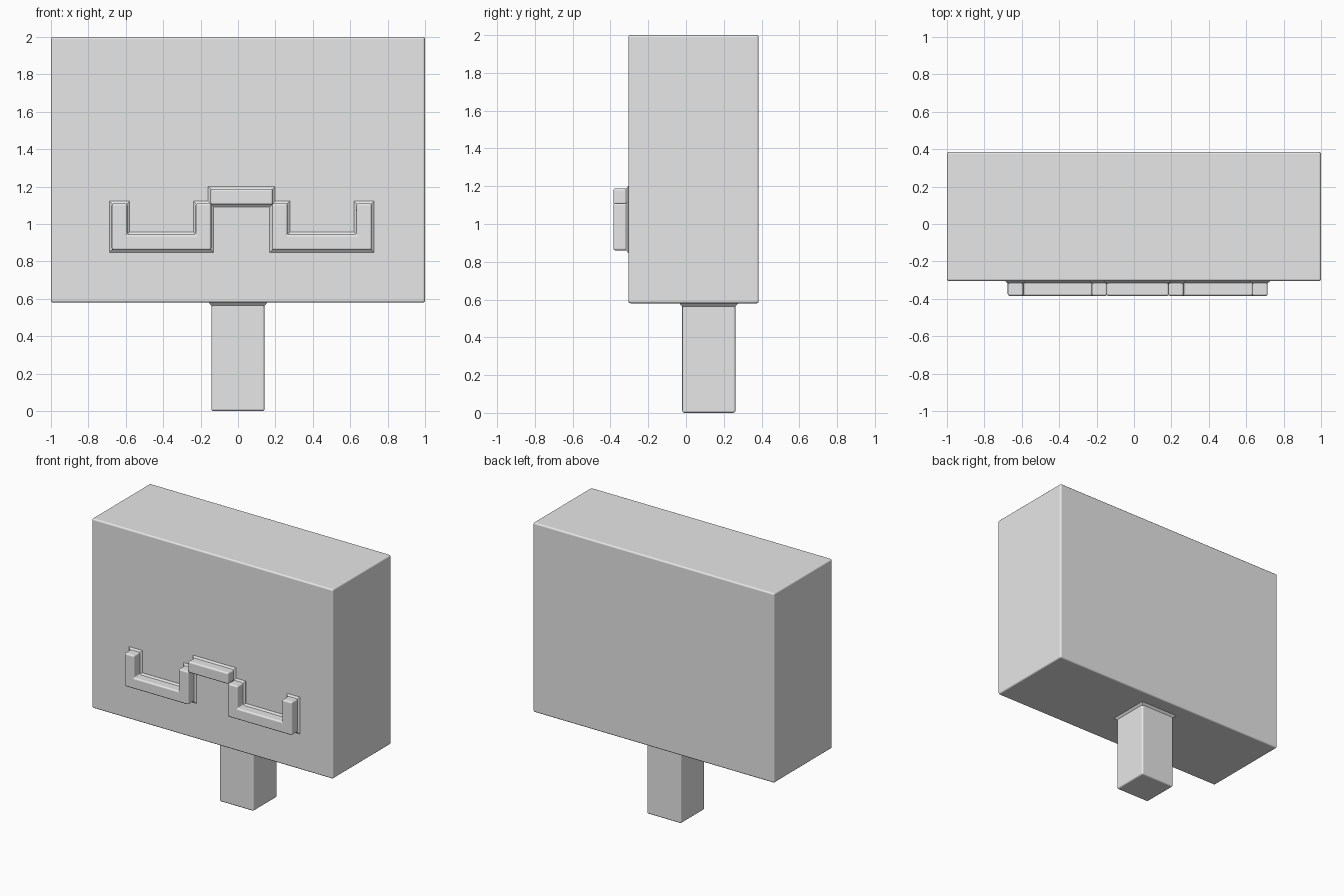
import bpy, bmesh
from mathutils import Vector

if "Cube" in bpy.data.objects:
    bpy.data.objects.remove(bpy.data.objects["Cube"])

grey = bpy.data.materials.new("light_grey")
grey.diffuse_color = (0.8, 0.8, 0.8, 1)
grey.use_nodes = True
grey.node_tree.nodes["Principled BSDF"].inputs["Base Color"].default_value = grey.diffuse_color

FRONT = -0.305   # front face of the head
BOTTOM = 0.58    # underside of the head


def grow(outline, d):
    """Offset a counter-clockwise right-angled outline outward by d."""
    pts = [Vector(p) for p in outline]
    out = []
    for i, p in enumerate(pts):
        a = (p - pts[i - 1]).normalized()
        b = (pts[(i + 1) % len(pts)] - p).normalized()
        out.append(p + d * Vector((a.y + b.y, -a.x - b.x)))
    return out


def stack(name, outline, rings, place, bevel=0.0):
    """Join offset copies of an outline; rings are (offset, depth) pairs."""
    bm = bmesh.new()
    loops = [[bm.verts.new(place(p.x, p.y, t)) for p in grow(outline, d)]
             for d, t in rings]
    n = len(outline)
    for lo, hi in zip(loops, loops[1:]):
        for i in range(n):
            j = (i + 1) % n
            bm.faces.new((lo[i], lo[j], hi[j], hi[i]))
    bm.faces.new(loops[0][::-1])
    bm.faces.new(loops[-1])
    bmesh.ops.recalc_face_normals(bm, faces=bm.faces)
    me = bpy.data.meshes.new(name)
    bm.to_mesh(me)
    bm.free()
    me.materials.append(grey)
    ob = bpy.data.objects.new(name, me)
    bpy.context.collection.objects.link(ob)
    if bevel:
        for f in me.polygons:
            f.use_smooth = True
        mod = ob.modifiers.new("rounded_edges", 'BEVEL')
        mod.width = bevel
        mod.segments = 3
        mod.limit_method = 'ANGLE'
        mod.harden_normals = True
    return ob


def rect(x0, x1, y0, y1):
    return [(x0, y0), (x1, y0), (x1, y1), (x0, y1)]


def upright(x, y, t):
    return (x, y, t)


def facing(x, z, t):
    return (x, FRONT - t, z)


# Head block
stack("head", rect(-1, 1, FRONT, 0.385), [(0, BOTTOM), (0, 2)], upright, 0.012)

# Neck post with a small flare where it meets the head
post = rect(-0.142, 0.142, -0.02, 0.262)
stack("neck_post", post, [(0, 0), (0, BOTTOM + 0.03)], upright, 0.012)
stack("neck_flare", post,
      [(-0.004, BOTTOM - 0.02), (0.004, BOTTOM - 0.012),
       (0.014, BOTTOM - 0.001), (0.014, BOTTOM + 0.003)], upright)


# Raised face pieces, each with a flared foot on the head
def raised(name, outline):
    stack(name, outline, [(0, -0.03), (0, 0.08)], facing, 0.012)
    stack(name + "_flare", outline,
          [(0.013, -0.003), (0.013, 0.001), (0.004, 0.008), (-0.003, 0.014)],
          facing)


def cup(x0, x1, z0=0.86, z1=1.11, w=0.083):
    return [(x0, z0), (x1, z0), (x1, z1), (x1 - w, z1),
            (x1 - w, z0 + w), (x0 + w, z0 + w), (x0 + w, z1), (x0, z1)]


raised("left_cup", cup(-0.675, -0.143))
raised("right_cup", cup(0.182, 0.715))
raised("bridge", rect(-0.147, 0.186, 1.103, 1.188))
